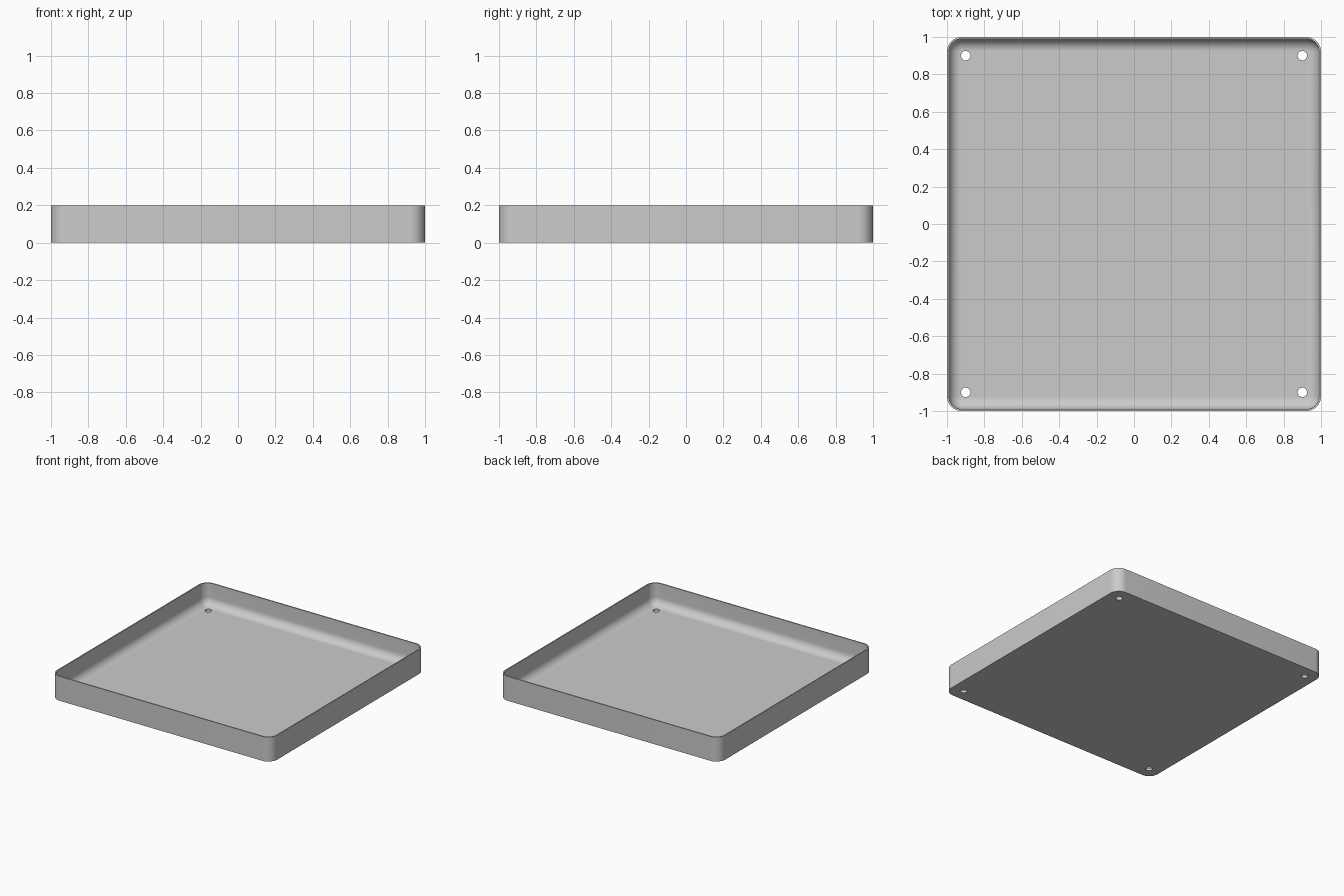
import bpy, bmesh
from math import pi, sin, cos, radians

default = bpy.data.objects.get("Cube")
if default:
    bpy.data.objects.remove(default, do_unlink=True)

HEIGHT = 0.2
WALL = 0.01
FLOOR = 0.02
CORNER = 0.08      # outer corner radius
FILLET = 0.065     # inner radius between wall and floor
HOLE = 0.025
HOLE_POS = 0.9
STEPS = 10

grey = bpy.data.materials.new("light grey")
grey.use_nodes = True
colour = (0.6, 0.6, 0.6, 1)
grey.diffuse_color = colour
grey.node_tree.nodes["Principled BSDF"].inputs["Base Color"].default_value = colour


def rounded_ring(bm, inset, z):
    """Rounded square loop, offset inwards from the outer outline."""
    c, r = 1 - CORNER, CORNER - inset
    ring = []
    for q in range(4):
        mid = pi / 4 + q * pi / 2
        cx, cy = c * (1 if cos(mid) > 0 else -1), c * (1 if sin(mid) > 0 else -1)
        for i in range(STEPS + 1):
            a = q * pi / 2 + i / STEPS * pi / 2
            ring.append(bm.verts.new((cx + r * cos(a), cy + r * sin(a), z)))
    return ring


# Tray shell: outside wall, rim, inside wall, curved fillet, floor
profile = [(0, 0), (0, HEIGHT), (WALL, HEIGHT)]
for i in range(STEPS + 1):
    a = i / STEPS * pi / 2
    profile.append((WALL + FILLET * (1 - cos(a)), FLOOR + FILLET * (1 - sin(a))))

bm = bmesh.new()
rings = [rounded_ring(bm, inset, z) for inset, z in profile]
for low, high in zip(rings, rings[1:]):
    n = len(low)
    for i in range(n):
        j = (i + 1) % n
        bm.faces.new((low[i], low[j], high[j], high[i]))
bm.faces.new(rings[0][::-1])
bm.faces.new(rings[-1])
bmesh.ops.recalc_face_normals(bm, faces=bm.faces)
mesh = bpy.data.meshes.new("tray")
bm.to_mesh(mesh)
bm.free()
mesh.materials.append(grey)
tray = bpy.data.objects.new("tray", mesh)
bpy.context.collection.objects.link(tray)

# Screw holes through the floor near each corner
for side, sx in (("left", 1), ("right", -1)):
    for end, sy in (("front", -1), ("back", 1)):
        bpy.ops.mesh.primitive_cylinder_add(
            vertices=32, radius=HOLE, depth=0.2,
            location=(sx * HOLE_POS, sy * HOLE_POS, 0.02))
        cutter = bpy.context.object
        cutter.name = f"hole_cutter_{end}_{side}"
        cutter.data.materials.append(grey)
        cutter.hide_render = True
        cutter.hide_set(True)
        cut = tray.modifiers.new(f"hole_{end}_{side}", "BOOLEAN")
        cut.operation = "DIFFERENCE"
        cut.solver = "EXACT"
        cut.object = cutter

# Apply the holes, then smooth the curved surfaces
bpy.ops.object.select_all(action="DESELECT")
tray.select_set(True)
bpy.context.view_layer.objects.active = tray
for mod in list(tray.modifiers):
    cutter = mod.object
    bpy.ops.object.modifier_apply(modifier=mod.name)
    bpy.data.objects.remove(cutter, do_unlink=True)
bpy.ops.object.shade_smooth_by_angle(angle=radians(30))
